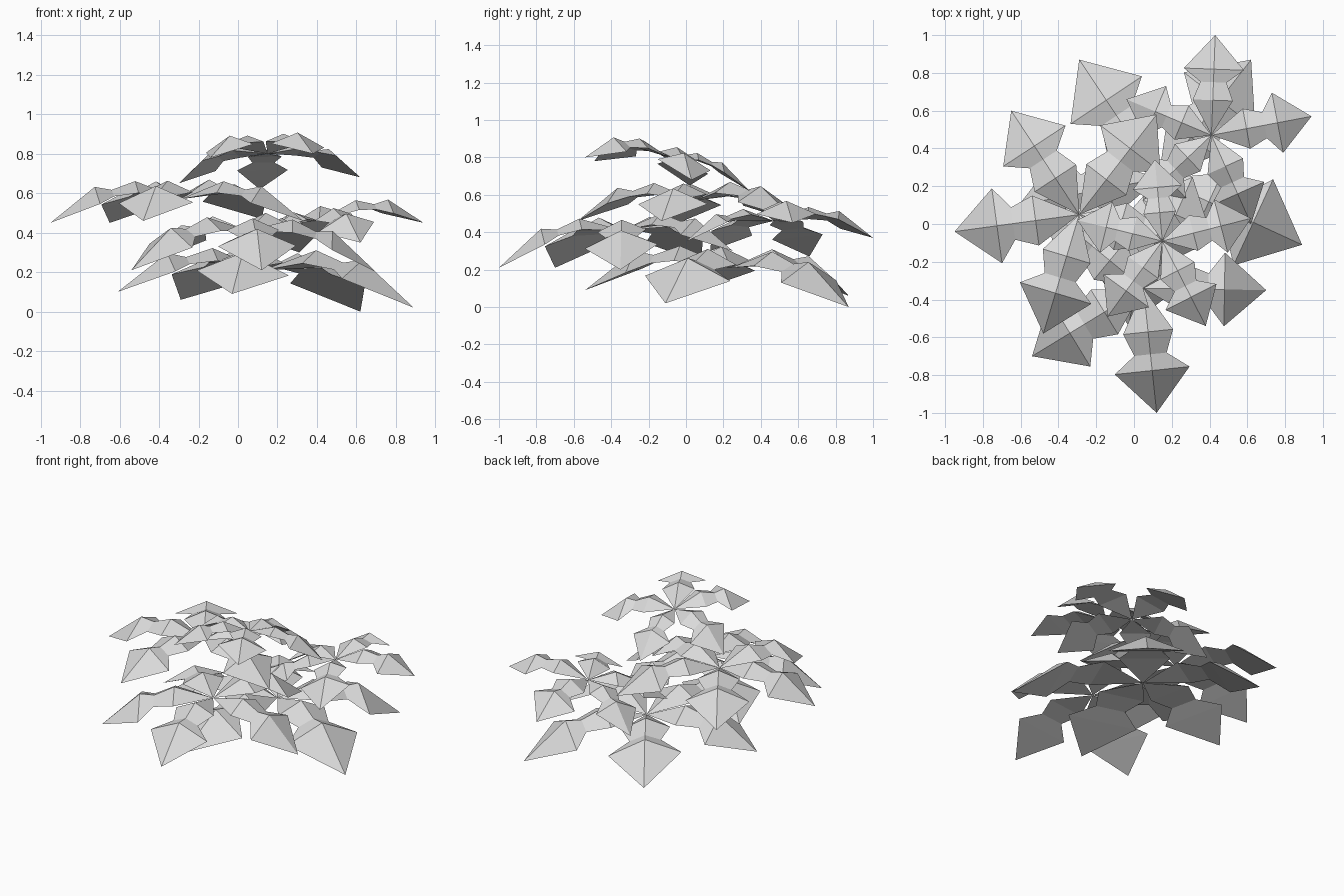
import bpy, bmesh
from mathutils import Vector

cube = bpy.data.objects.get("Cube")
if cube:
    bpy.data.objects.remove(cube, do_unlink=True)

# Leaf colour
mat = bpy.data.materials.new("pale_grey")
mat.use_nodes = True
grey = (0.7, 0.7, 0.7, 1)
mat.diffuse_color = grey
mat.node_tree.nodes["Principled BSDF"].inputs["Base Color"].default_value = grey

# Leaf stations between base and tip: distance, ridge height, half width, edge drop
STATIONS = [(0.35, 0.13, 0.20, 0.09), (0.53, 0.06, 0.13, 0.05), (0.66, 0.08, 0.30, 0.13)]
TIP_DROP = -0.2


def add_leaf(bm, centre, span, slope):
    """Two-lobed leaf with a folded top and a flat underside."""
    along = Vector((span.x, span.y, 0))
    length = along.length
    side = Vector((-along.y, along.x, 0))
    tilt = span.z / length - TIP_DROP
    roll = slope.dot(side) / length

    def point(t, w, h):
        rise = length * (h + tilt * t + roll * w)
        return bm.verts.new(centre + along * t + side * w + Vector((0, 0, rise)))

    base = bm.verts.new(centre)
    end = bm.verts.new(centre + span)
    ridge = [point(t, 0, h) for t, h, w, d in STATIONS]
    left = [point(t, w, h - d) for t, h, w, d in STATIONS]
    right = [point(t, -w, h - d) for t, h, w, d in STATIONS]
    # Right top, left top and underside are strips between two rails
    for a, b in ((right, ridge), (ridge, left), (left, right)):
        bm.faces.new((base, a[0], b[0]))
        for i in range(len(a) - 1):
            bm.faces.new((a[i], a[i + 1], b[i + 1], b[i]))
        bm.faces.new((a[-1], end, b[-1]))


def add_rosette(name, centre, tips):
    centre = Vector(centre)
    spans = [Vector(tip) - centre for tip in tips]
    # Overall lean of the rosette, so the leaves roll with it
    mean = sum(s.z for s in spans) / len(spans)
    slope = Vector((0, 0, 0))
    for s in spans:
        slope += Vector((s.x, s.y, 0)) * (s.z - mean)
    slope *= 2 / sum(s.xy.length_squared for s in spans)

    bm = bmesh.new()
    for span in spans:
        add_leaf(bm, centre, span, slope)
    mesh = bpy.data.meshes.new(name)
    bm.to_mesh(mesh)
    bm.free()
    mesh.materials.append(mat)
    bpy.context.collection.objects.link(bpy.data.objects.new(name, mesh))


# Five leaf rosettes, each a centre and five leaf tips
add_rosette("top_rosette", (0.15, -0.09, 0.8),
            [(0.11, 0.34, 0.62), (0.62, 0.03, 0.68), (0.38, -0.54, 0.8),
             (-0.14, -0.49, 0.78), (-0.3, 0.02, 0.65)])
add_rosette("right_side_rosette", (-0.29, 0.05, 0.57),
            [(-0.95, -0.04, 0.45), (-0.65, 0.6, 0.45), (0.12, 0.58, 0.47),
             (-0.48, -0.58, 0.46), (0.33, -0.13, 0.46)])
add_rosette("back_rosette", (0.41, 0.47, 0.46),
            [(0.43, 1.0, 0.37), (0.94, 0.57, 0.45), (0.62, 0.0, 0.35),
             (0.05, 0.13, 0.3), (-0.04, 0.66, 0.27)])
add_rosette("front_rosette", (0.05, -0.34, 0.41),
            [(0.12, -1.0, 0.21), (0.7, -0.35, 0.2), (-0.54, -0.7, 0.21),
             (-0.46, 0.08, 0.24), (0.31, 0.25, 0.3)])
add_rosette("bottom_rosette", (0.13, 0.24, 0.21),
            [(0.89, -0.11, 0.02), (0.62, 0.87, 0.0), (-0.29, 0.87, 0.06),
             (-0.61, 0.1, 0.1), (-0.03, -0.54, 0.09)])
